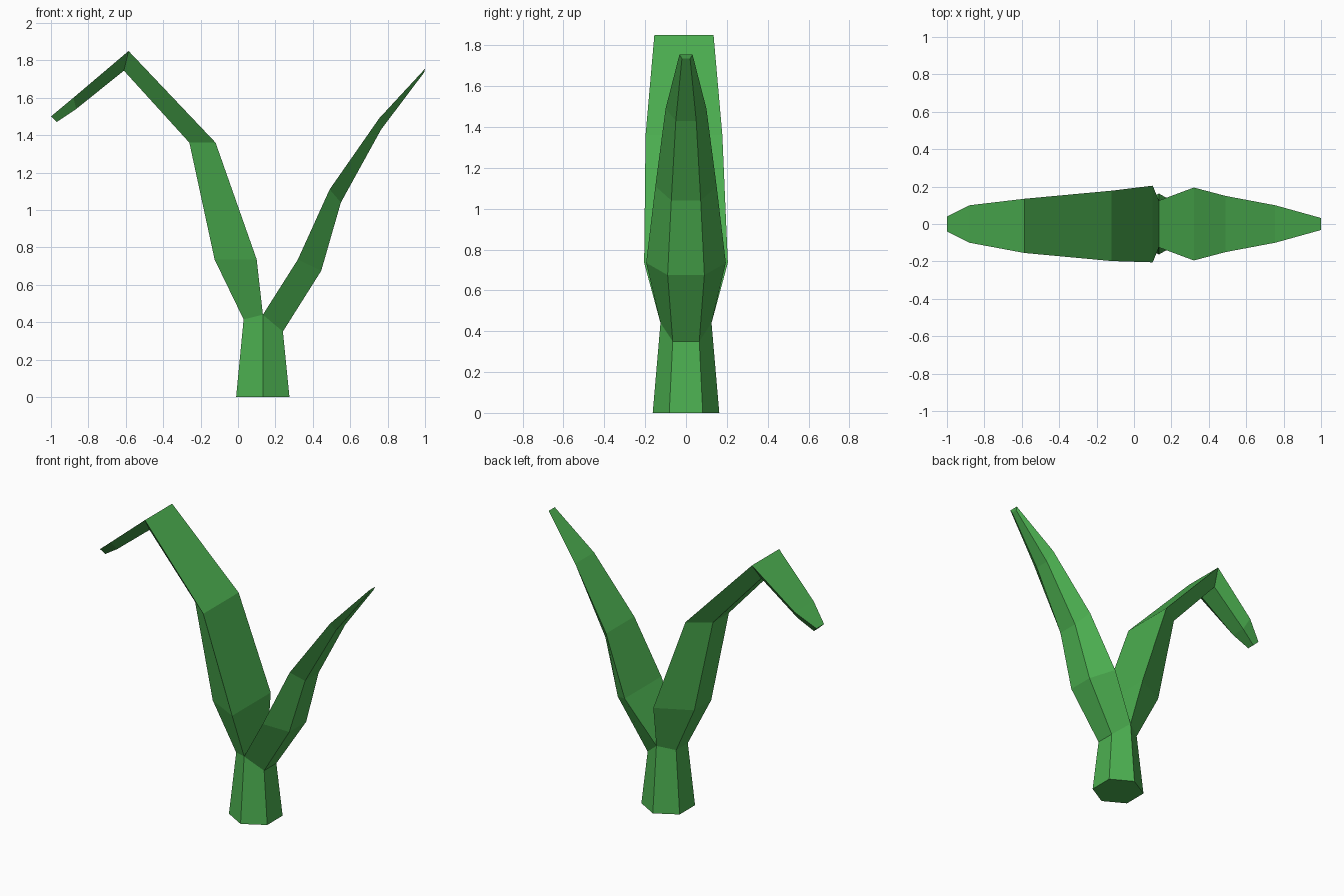
import bpy
import bmesh

cube = bpy.data.objects.get("Cube")
if cube:
    bpy.data.objects.remove(cube, do_unlink=True)

# Single leaf green
green = bpy.data.materials.new("leaf_green")
green.use_nodes = True
colour = (0.072, 0.429, 0.080, 1.0)
green.diffuse_color = colour
green.node_tree.nodes["Principled BSDF"].inputs["Base Color"].default_value = colour


def ring(edges):
    """Closed ring from cross edges (x, z, half width, y offset), front to back."""
    front = [(x, y - w, z) for x, z, w, y in edges]
    back = [(x, y + w, z) for x, z, w, y in reversed(edges)]
    return front + back


def loft(name, rings, cap_start=False, cap_end=False):
    """Flat-shaded skin through a list of rings."""
    bm = bmesh.new()
    loops = [[bm.verts.new(p) for p in r] for r in rings]
    count = len(loops[0])
    for low, high in zip(loops, loops[1:]):
        for i in range(count):
            j = (i + 1) % count
            bm.faces.new((low[i], low[j], high[j], high[i]))
    if cap_start:
        bm.faces.new(loops[0][::-1])
    if cap_end:
        bm.faces.new(loops[-1])
    bmesh.ops.recalc_face_normals(bm, faces=bm.faces)
    mesh = bpy.data.meshes.new(name)
    bm.to_mesh(mesh)
    bm.free()
    mesh.materials.append(green)
    obj = bpy.data.objects.new(name, mesh)
    bpy.context.collection.objects.link(obj)
    return obj


# Cross edges where both leaves leave the stem
fork = (0.133, 0.44, 0.125, 0)
right_rim = (0.03, 0.415, 0.062, 0)
left_rim = (0.24, 0.35, 0.065, 0)

# Six-sided stem, widening to the foot
foot = [(-0.01, 0, 0.082, 0), (0.133, 0, 0.163, 0), (0.275, 0, 0.082, 0)]
loft("stem", [ring(foot), ring([right_rim, fork, left_rim])], cap_start=True)

# Upright leaf: each section is a wide upper edge and a narrow keel edge
left_sections = [
    (fork, left_rim),
    ((0.32, 0.735, 0.195, 0), (0.445, 0.675, 0.09, 0)),
    ((0.49, 1.11, 0.15, 0), (0.55, 1.04, 0.072, 0)),
    ((0.755, 1.49, 0.10, 0), (0.765, 1.43, 0.05, 0)),
    ((1.0, 1.755, 0.032, 0), (0.995, 1.735, 0.02, 0)),
]
loft("left_leaf", [ring(s) for s in left_sections], cap_end=True)

# Taller leaf with a folded, drooping tip
right_sections = [
    (fork, right_rim),
    ((0.10, 0.735, 0.205, 0), (-0.125, 0.735, 0.09, 0)),
    ((-0.12, 1.36, 0.188, -0.01), (-0.26, 1.36, 0.085, 0)),
    ((-0.585, 1.85, 0.145, -0.01), (-0.61, 1.745, 0.07, 0)),
    ((-0.88, 1.60, 0.10, 0), (-0.865, 1.54, 0.05, 0)),
    ((-1.0, 1.50, 0.04, 0), (-0.97, 1.47, 0.025, 0)),
]
loft("right_leaf", [ring(s) for s in right_sections], cap_end=True)
